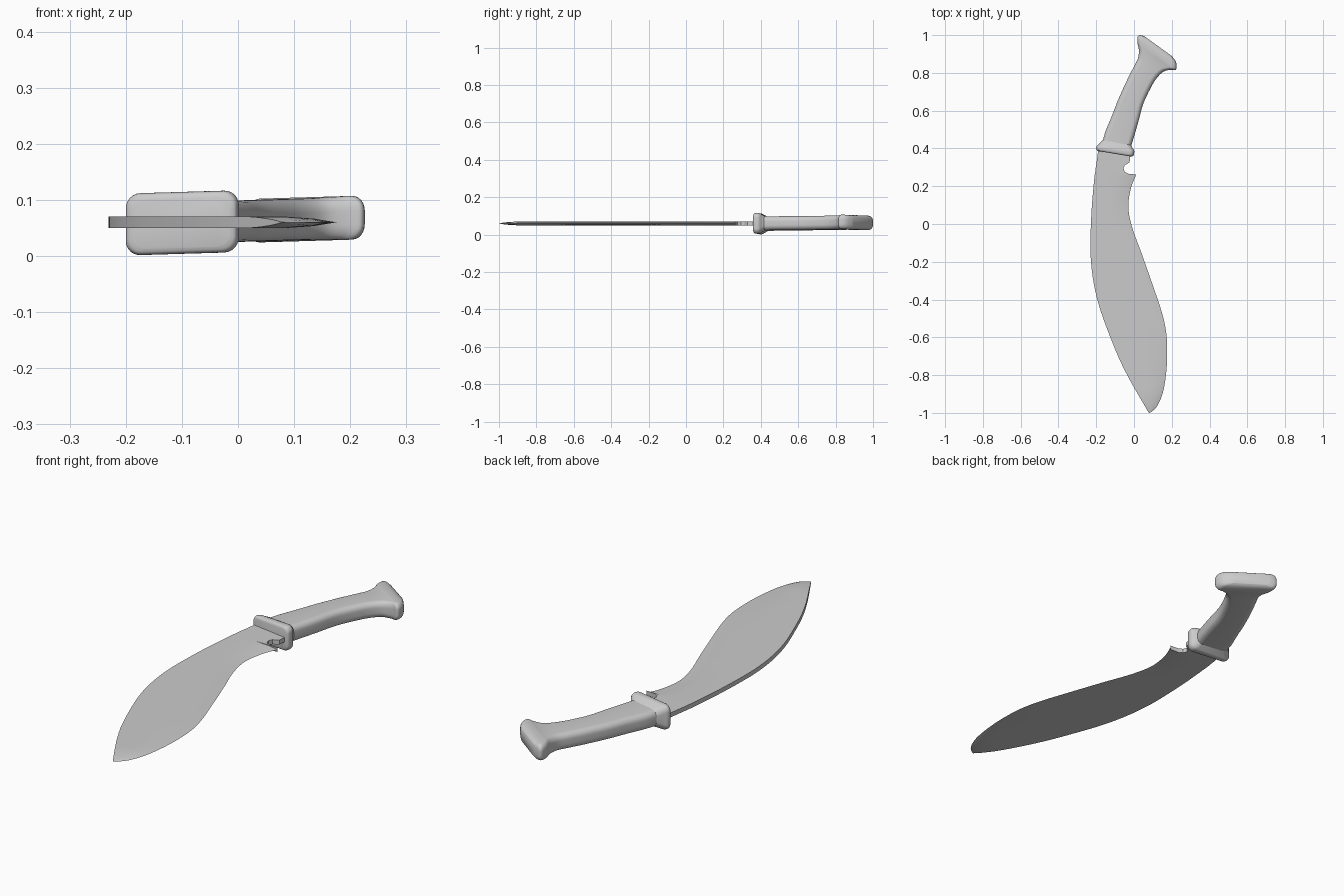
import bpy, bmesh, math
from mathutils import Vector


def spline(rows, n):
    """Catmull-Rom through rows of numbers, n steps per span."""
    out = []
    for i in range(len(rows) - 1):
        p = [Vector(rows[min(max(i + k, 0), len(rows) - 1)]) for k in (-1, 0, 1, 2)]
        for s in range(n):
            t = s / n
            out.append(p[1] + 0.5 * t * (p[2] - p[0] + t * (2 * p[0] - 5 * p[1] + 4 * p[2] - p[3]
                       + t * (3 * (p[1] - p[2]) + p[3] - p[0]))))
    return out + [Vector(rows[-1])]


def loft(name, rings, angle):
    """Skin closed rings and cap both ends."""
    bm = bmesh.new()
    vs = [[bm.verts.new(c) for c in ring] for ring in rings]
    n = len(vs[0])
    for a, b in zip(vs, vs[1:]):
        for j in range(n):
            k = (j + 1) % n
            bm.faces.new((a[j], a[k], b[k], b[j]))
    bm.faces.new(vs[0][::-1])
    bm.faces.new(vs[-1])
    bmesh.ops.remove_doubles(bm, verts=bm.verts, dist=1e-5)
    bmesh.ops.recalc_face_normals(bm, faces=bm.faces)
    me = bpy.data.meshes.new(name)
    bm.to_mesh(me)
    bm.free()
    ob = bpy.data.objects.new(name, me)
    bpy.context.collection.objects.link(ob)
    bpy.ops.object.select_all(action='DESELECT')
    ob.select_set(True)
    bpy.context.view_layer.objects.active = ob
    bpy.ops.object.shade_smooth_by_angle(angle=math.radians(angle))
    return ob


def grip_ring(s):
    """Rounded rectangle between a left and a right outline point, half thickness h."""
    lx, ly, rx, ry, h = s
    mid, half = Vector(((lx + rx) / 2, (ly + ry) / 2)), Vector(((rx - lx) / 2, (ry - ly) / 2))
    w = half.length
    d, r = half / w, 0.026
    ring = []
    for q, (sx, sy) in enumerate(((1, 1), (-1, 1), (-1, -1), (1, -1))):
        for k in range(7):
            a = math.radians(90 * q + 15 * k)
            u = sx * max(w - r, 0.001) + r * math.cos(a)
            v = sy * max(h - r, 0.001) + min(r, h) * math.sin(a)
            p = mid + d * u
            ring.append((p.x, p.y, 0.059 + v + 0.03 * (p.x + 0.1)))
    return ring


def blade_ring(s, bevel):
    """Blade section: flat back, slow taper, then the sharpened edge."""
    lx, ly, rx, ry, h = s
    prof = ((0, 1), (0.5, 1), (0.83, 0.66), (1, 0.0)) if bevel else ((0, 1), (0.5, 1), (0.8, 1), (1, 1))
    up = [(lx + (rx - lx) * t, ly + (ry - ly) * t, h * k) for t, k in prof]
    return [(x, y, 0.06 + z) for x, y, z in up] + [(x, y, 0.06 - z) for x, y, z in up[::-1]]


# Blade: spine point, edge point, half thickness
blade = [(-0.208, 0.262, 0.012, 0.262, 0.01), (-0.215, 0.19, -0.016, 0.19, 0.01),
         (-0.224, 0.08, -0.03, 0.09, 0.01), (-0.23, -0.06, -0.009, -0.02, 0.01),
         (-0.229, -0.18, 0.042, -0.16, 0.01), (-0.214, -0.31, 0.098, -0.32, 0.01),
         (-0.183, -0.44, 0.145, -0.46, 0.01), (-0.133, -0.58, 0.17, -0.57, 0.01),
         (-0.08, -0.71, 0.176, -0.69, 0.01), (-0.028, -0.815, 0.169, -0.8, 0.01),
         (0.02, -0.9, 0.152, -0.895, 0.01), (0.055, -0.96, 0.122, -0.965, 0.006),
         (0.076, -0.996, 0.088, -0.997, 0.001), (0.08, -1.0, 0.081, -1.0, 0.0005)]
loft("blade", [blade_ring(s, True) for s in spline(blade, 5)], 15)

# Blade root with the rounded notch
root = [(-0.208, 0.262, 0.012, 0.262, 0.01), (-0.207, 0.266, -0.03, 0.266, 0.01),
        (-0.205, 0.276, -0.049, 0.276, 0.01), (-0.203, 0.295, -0.056, 0.295, 0.01),
        (-0.201, 0.312, -0.048, 0.312, 0.01), (-0.199, 0.322, -0.03, 0.322, 0.01),
        (-0.197, 0.335, -0.023, 0.328, 0.01), (-0.187, 0.41, -0.016, 0.39, 0.01)]
loft("blade_root", [blade_ring(s, False) for s in root], 30)

# Guard collar
guard = [(-0.188, 0.386, -0.014, 0.357, 0.044), (-0.197, 0.391, -0.005, 0.36, 0.052),
         (-0.2, 0.401, 0.0, 0.37, 0.055), (-0.197, 0.412, 0.001, 0.388, 0.054),
         (-0.184, 0.425, -0.008, 0.403, 0.047), (-0.165, 0.445, -0.015, 0.418, 0.037)]
loft("guard", [grip_ring(s) for s in spline(guard, 4)], 50)

# Handle sweeping into the flared pommel
handle = [(-0.168, 0.43, -0.018, 0.405, 0.038), (-0.151, 0.49, 0.001, 0.465, 0.037),
          (-0.118, 0.57, 0.024, 0.545, 0.037), (-0.083, 0.66, 0.047, 0.63, 0.037),
          (-0.04, 0.755, 0.078, 0.7, 0.037), (-0.005, 0.825, 0.115, 0.765, 0.037),
          (0.02, 0.875, 0.155, 0.806, 0.037), (0.026, 0.92, 0.195, 0.816, 0.038),
          (0.018, 0.96, 0.22, 0.815, 0.039), (0.019, 0.99, 0.226, 0.835, 0.038),
          (0.03, 1.0, 0.221, 0.86, 0.034), (0.055, 0.994, 0.202, 0.888, 0.027)]
loft("handle", [grip_ring(s) for s in spline(handle, 4)], 50)
